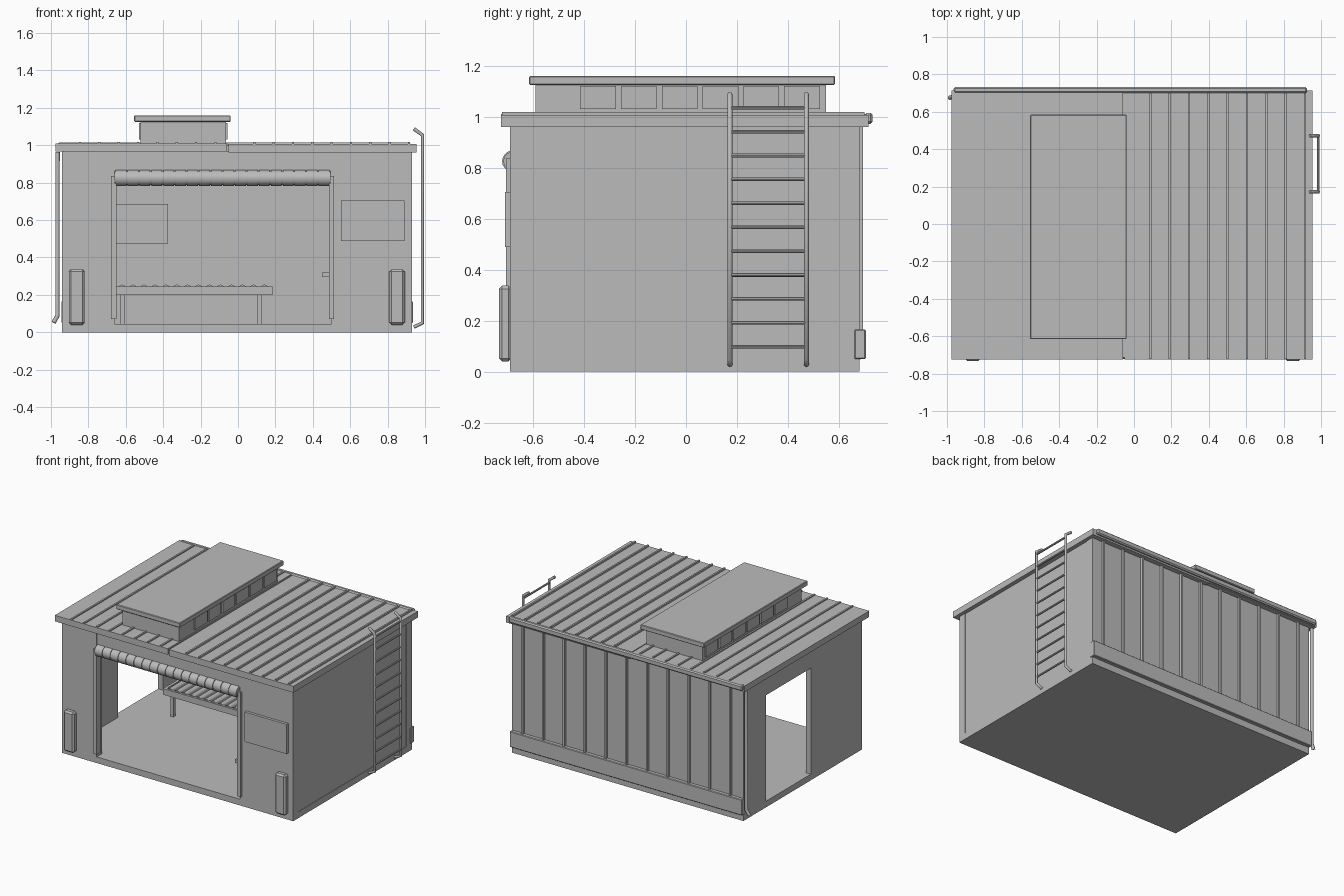
import bpy
import bmesh
import math
from mathutils import Vector

cube = bpy.data.objects.get("Cube")
if cube:
    bpy.data.objects.remove(cube, do_unlink=True)

grey = bpy.data.materials.new("plain_grey")
grey.use_nodes = True
grey.diffuse_color = (0.5, 0.5, 0.5, 1)
grey.node_tree.nodes["Principled BSDF"].inputs["Base Color"].default_value = (0.5, 0.5, 0.5, 1)


def finish(name, bm):
    bmesh.ops.recalc_face_normals(bm, faces=bm.faces)
    mesh = bpy.data.meshes.new(name)
    bm.to_mesh(mesh)
    bm.free()
    mesh.materials.append(grey)
    obj = bpy.data.objects.new(name, mesh)
    bpy.context.collection.objects.link(obj)
    return obj


def add_box(bm, x, y, z):
    verts = bmesh.ops.create_cube(bm, size=1)["verts"]
    for v in verts:
        v.co = [lo + (c + 0.5) * (hi - lo) for c, (lo, hi) in zip(v.co, (x, y, z))]


def boxes(name, parts, bevel=0):
    bm = bmesh.new()
    for x, y, z in parts:
        add_box(bm, x, y, z)
    obj = finish(name, bm)
    if bevel:
        mod = obj.modifiers.new("bevel", "BEVEL")
        mod.width = bevel
        mod.segments = 1
    return obj


def box(name, x, y, z, bevel=0):
    return boxes(name, [(x, y, z)], bevel)


def rods(name, parts, sides=12):
    # each part: start, end, radius
    bm = bmesh.new()
    for a, b, r in parts:
        a, b = Vector(a), Vector(b)
        verts = bmesh.ops.create_cone(bm, cap_ends=True, segments=sides, radius1=r,
                                      radius2=r, depth=(b - a).length)["verts"]
        turn = (b - a).to_track_quat("Z", "Y")
        for v in verts:
            v.co = turn @ v.co + (a + b) / 2
    obj = finish(name, bm)
    smooth(obj)
    return obj


def smooth(obj):
    bpy.ops.object.select_all(action="DESELECT")
    obj.select_set(True)
    bpy.context.view_layer.objects.active = obj
    bpy.ops.object.shade_smooth_by_angle(angle=math.radians(40))


def pipe(name, points, radius):
    curve = bpy.data.curves.new(name, "CURVE")
    curve.dimensions = "3D"
    curve.bevel_depth = radius
    curve.bevel_resolution = 2
    curve.use_fill_caps = True
    spline = curve.splines.new("POLY")
    spline.points.add(len(points) - 1)
    for p, co in zip(spline.points, points):
        p.co = (*co, 1)
    curve.materials.append(grey)
    obj = bpy.data.objects.new(name, curve)
    bpy.context.collection.objects.link(obj)


# Floor and walls
FLOOR, TOP = 0.045, 0.968
LEFT, RIGHT, FRONT, BACK = -0.94, 0.93, -0.69, 0.68
wall_z = (FLOOR, TOP)
box("floor_slab", (LEFT, RIGHT), (FRONT, BACK), (0, FLOOR))
boxes("front_wall", [
    ((LEFT, -0.66), (FRONT, -0.63), wall_z),
    ((0.5, RIGHT), (FRONT, -0.63), wall_z),
    ((-0.66, 0.5), (FRONT + 0.005, -0.64), (0.83, TOP))])
box("right_wall", (0.885, RIGHT - 0.005), (-0.63, 0.62), wall_z)
boxes("rear_corner_posts", [
    ((0.885, RIGHT), (0.62, BACK), wall_z),
    ((LEFT, -0.895), (0.62, BACK), wall_z)])
boxes("left_wall", [
    ((LEFT, -0.9), (-0.63, -0.1), wall_z),
    ((LEFT, -0.9), (0.42, 0.62), wall_z),
    ((LEFT, -0.9), (-0.1, 0.42), (0.82, TOP))])
box("back_wall", (-0.895, 0.885), (0.64, BACK - 0.002), wall_z)

# Back cladding
box("back_plinth", (LEFT - 0.005, RIGHT + 0.005), (0.66, 0.705), (0.05, 0.165), 0.004)
PITCH = 0.1035
RIBS = [-0.845 + PITCH * i for i in range(18)]
boxes("back_ribs", [((x - 0.007, x + 0.007), (0.67, 0.695), (0.16, TOP))
                    for x in [-0.84 + 0.168 * i for i in range(11)]])

# Roof in two panels with standing seams
box("left_roof", (-0.975, -0.06), (-0.725, 0.715), (0.966, 1.01))
box("right_roof", (-0.05, 0.955), (-0.725, 0.715), (0.96, 1.006))
box("roof_joint", (-0.07, -0.04), (-0.715, 0.705), (0.966, 1.0))
boxes("roof_ribs", [((x - 0.006, x + 0.006), (-0.722, 0.7), (1.0, 1.018))
                    for i, x in enumerate(RIBS) if i != 8])
box("rear_gutter", (-0.965, 0.925), (0.7, 0.732), (0.972, 1.014), 0.008)
pipe("downpipe", [(-0.965, 0.68, 0.965), (-0.965, 0.68, 0.09), (-0.985, 0.675, 0.052)], 0.012)

# Rooflight
box("rooflight_body", (-0.52, -0.065), (-0.59, 0.55), (1.0, 1.13))
box("rooflight_cap", (-0.555, -0.04), (-0.615, 0.585), (1.125, 1.16), 0.004)
boxes("rooflight_windows", [(xs, (y, y + 0.14), (1.03, 1.12))
                            for xs in ((-0.529, -0.515), (-0.07, -0.056))
                            for y in [-0.415 + 0.16 * i for i in range(6)]])

# Roller shutter with slats and side guides
step = 1.15 / 18
rods("shutter_roll", [((-0.655 + step * i, -0.678, 0.825), (-0.655 + step * (i + 1) - 0.006, -0.678, 0.825), 0.043)
                      for i in range(18)] + [((-0.66, -0.678, 0.825), (0.495, -0.678, 0.825), 0.038)], 20)
boxes("shutter_guides", [((x - 0.014, x + 0.014), (-0.705, -0.66), (0.07, 0.835))
                         for x in (-0.664, 0.5)])
box("door_handle", (0.45, 0.49), (-0.68, -0.66), (0.295, 0.32))

# Wall boards and bollards
box("front_board", (0.55, 0.89), (-0.71, -0.688), (0.488, 0.705))
box("inside_board", (-0.7, -0.375), (0.625, 0.642), (0.475, 0.685))
for side, x in (("right", -0.862), ("left", 0.85)):
    box(side + "_bollard", (x - 0.042, x + 0.042), (-0.733, -0.685), (0.04, 0.337), 0.012)

# Roller bench inside
boxes("roller_bench", [((-0.67, 0.185), (y, y + 0.02), (0.2, 0.245)) for y in (0.09, 0.42)]
      + [((xe, xe + 0.02), (0.09, 0.44), (0.2, 0.245)) for xe in (-0.67, 0.165)])
rods("bench_rollers", [((x, 0.1, 0.235), (x, 0.43, 0.235), 0.02)
                       for x in [-0.62 + 0.0585 * i for i in range(14)]])
boxes("bench_legs", [((x - 0.012, x + 0.012), (y - 0.012, y + 0.012), (FLOOR, 0.21))
                     for x in (-0.615, 0.115) for y in (0.125, 0.405)])

# Ladder on the left-hand side of the building
RAILS = (0.172, 0.472)
for name, y in zip(("front", "rear"), RAILS):
    pipe(name + "_ladder_rail", [(0.94, y, 1.088), (0.986, y, 1.055),
                                 (0.986, y, 0.05), (0.94, y, 0.028)], 0.01)
rods("ladder_rungs", [((0.986, RAILS[0], z), (0.986, RAILS[1], z), 0.007)
                      for z in [1.035 - 0.0937 * i for i in range(11)]], 8)
